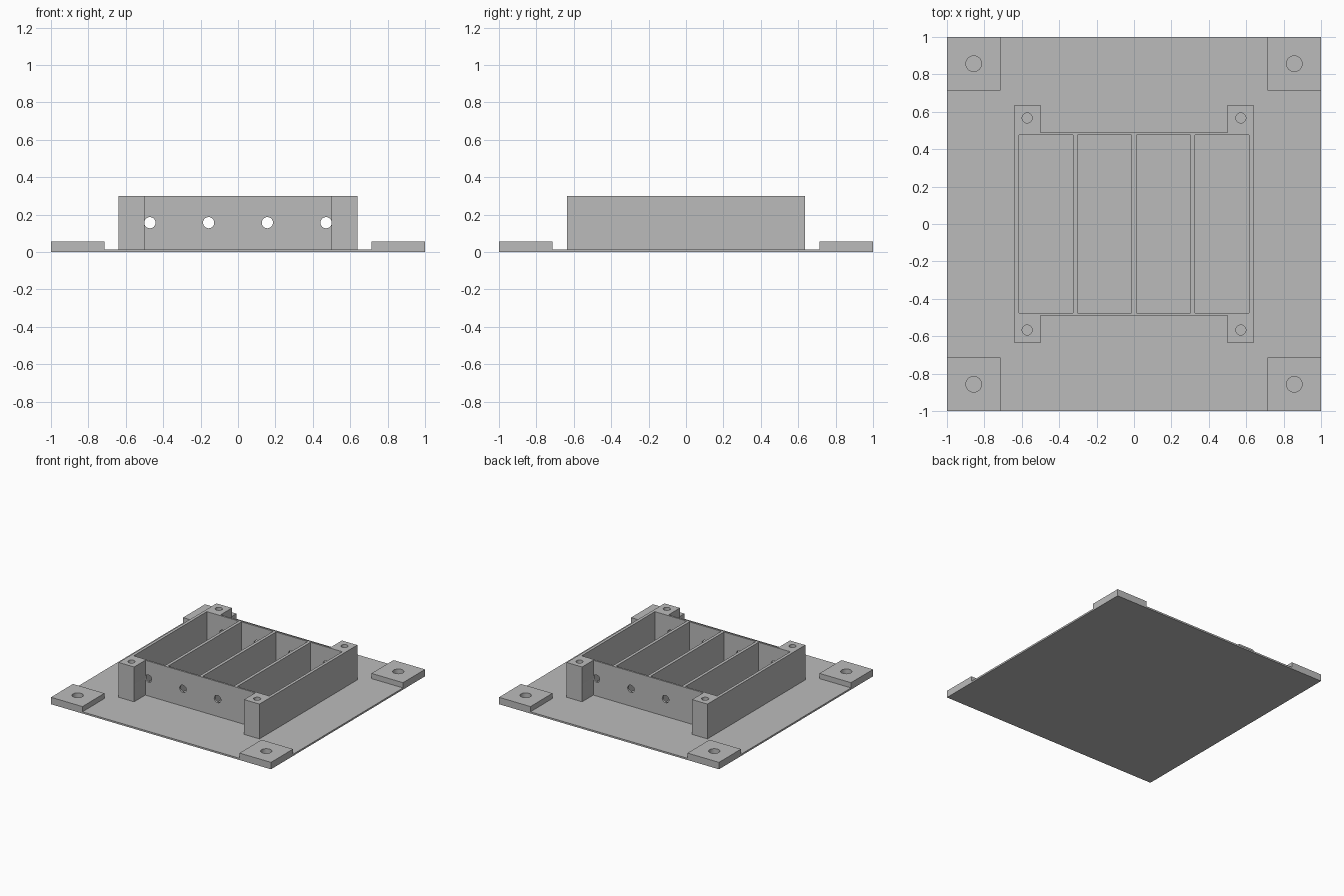
import bpy
import bmesh
from math import radians
from mathutils import Matrix, Vector

if "Cube" in bpy.data.objects:
    bpy.data.objects.remove(bpy.data.objects["Cube"])

PLATE = 0.014      # plate thickness
TOP = 0.30         # tray height
CORNERS = [(sx, sy) for sx in (-1, 1) for sy in (-1, 1)]
SLOTS = [0.314 * (i - 1.5) for i in range(4)]

grey = bpy.data.materials.new("grey")
grey.use_nodes = True
grey.diffuse_color = (0.5, 0.5, 0.5, 1)
grey.node_tree.nodes["Principled BSDF"].inputs["Base Color"].default_value = (0.5, 0.5, 0.5, 1)


def add_box(bm, x0, x1, y0, y1, z0, z1):
    lo, hi = Vector((x0, y0, z0)), Vector((x1, y1, z1))
    m = Matrix.Translation((lo + hi) / 2) @ Matrix.Diagonal((*(hi - lo), 1))
    bmesh.ops.create_cube(bm, size=1, matrix=m)


def add_rod(bm, centre, radius, length, along_y=False):
    m = Matrix.Translation(centre)
    if along_y:
        m = m @ Matrix.Rotation(radians(90), 4, "X")
    bmesh.ops.create_cone(bm, cap_ends=True, segments=32, radius1=radius,
                          radius2=radius, depth=length, matrix=m)


def finish(bm, name):
    bmesh.ops.recalc_face_normals(bm, faces=bm.faces)
    mesh = bpy.data.meshes.new(name)
    bm.to_mesh(mesh)
    bm.free()
    mesh.materials.append(grey)
    ob = bpy.data.objects.new(name, mesh)
    bpy.context.collection.objects.link(ob)
    return ob


def select(ob):
    bpy.ops.object.select_all(action="DESELECT")
    ob.select_set(True)
    bpy.context.view_layer.objects.active = ob


def cut(ob, cutter):
    cutter.hide_render = True
    mod = ob.modifiers.new("cut", "BOOLEAN")
    mod.operation = "DIFFERENCE"
    mod.solver = "EXACT"
    mod.object = cutter
    select(ob)
    bpy.ops.object.modifier_apply(modifier=mod.name)
    bpy.data.objects.remove(cutter)


# Thin base plate
bm = bmesh.new()
add_box(bm, -1, 1, -1, 1, 0, PLATE)
finish(bm, "base_plate")

# Corner mounting pads with round holes
bm, holes = bmesh.new(), bmesh.new()
for sx, sy in CORNERS:
    xs, ys = sorted((sx, sx * 0.714)), sorted((sy, sy * 0.714))
    add_box(bm, *xs, *ys, PLATE, 0.057)
    add_rod(holes, (sx * 0.857, sy * 0.857, 0.04), 0.042, 0.2)
pads = finish(bm, "corner_pads")
cut(pads, finish(holes, "pad_hole_cutter"))

# Tray body: rectangle with a screw post projecting at each corner
quarter = [(0.64, 0.635), (0.5, 0.635), (0.5, 0.49)]
outline = (quarter + [(-x, y) for x, y in reversed(quarter)]
           + [(-x, -y) for x, y in quarter] + [(x, -y) for x, y in reversed(quarter)])
bm = bmesh.new()
face = bm.faces.new([bm.verts.new((x, y, PLATE)) for x, y in outline])
up = bmesh.ops.extrude_face_region(bm, geom=[face], use_keep_orig=True)
bmesh.ops.translate(bm, vec=(0, 0, TOP - PLATE),
                    verts=[g for g in up["geom"] if isinstance(g, bmesh.types.BMVert)])
tray = finish(bm, "tray")

# Four compartments and the post screw holes
bm = bmesh.new()
for x in SLOTS:
    add_box(bm, x - 0.1445, x + 0.1445, -0.475, 0.475, -0.1, 0.5)
for sx, sy in CORNERS:
    add_rod(bm, (sx * 0.571, sy * 0.567, 0.2), 0.027, 0.6)
cut(tray, finish(bm, "compartment_cutter"))

# Round wire holes through the front and back walls
bm = bmesh.new()
for x in SLOTS:
    add_rod(bm, (x, 0, 0.157), 0.03, 1.6, along_y=True)
cut(tray, finish(bm, "wire_hole_cutter"))

for ob in (pads, tray):
    select(ob)
    bpy.ops.object.shade_smooth_by_angle(angle=radians(30))
